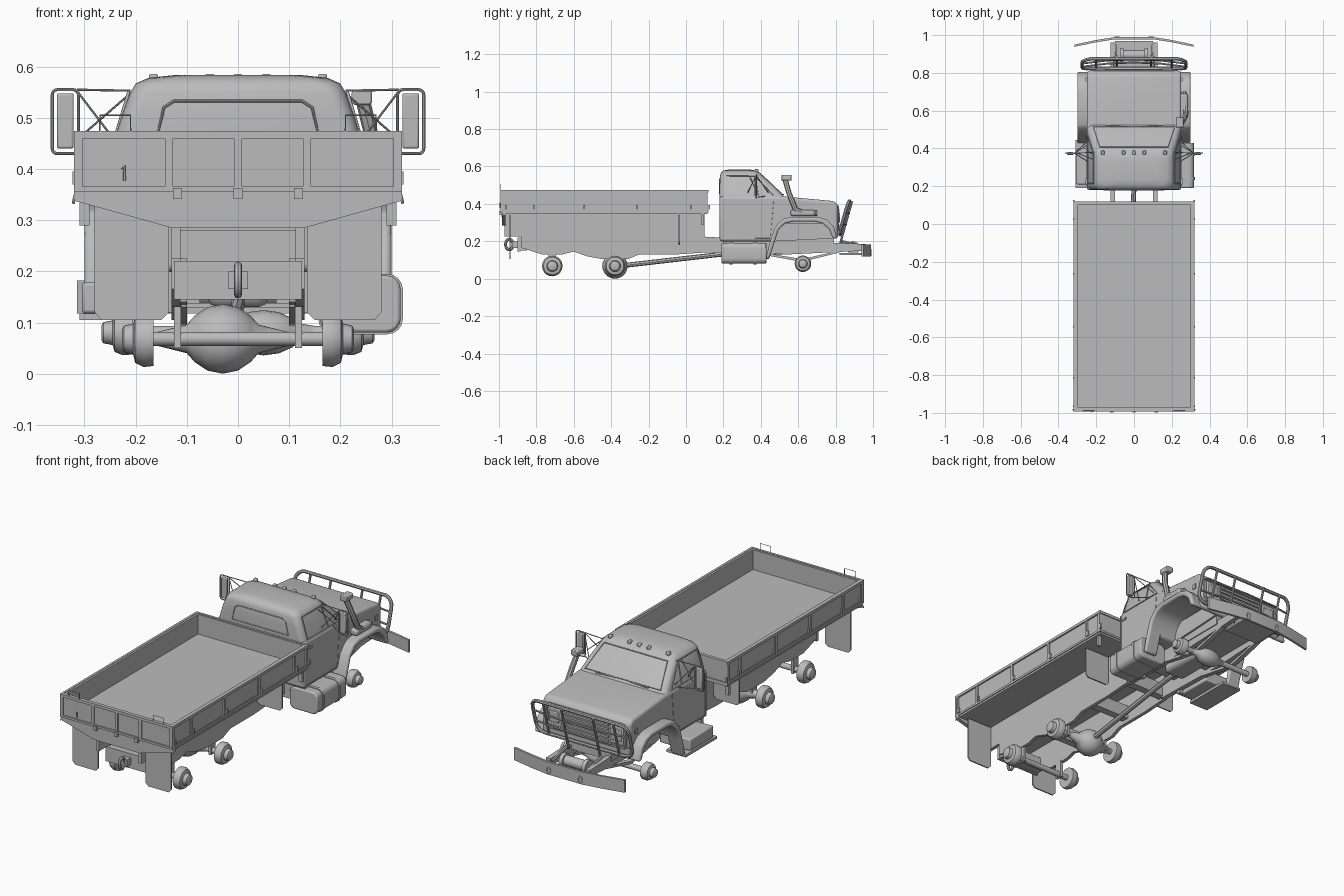
import bpy, bmesh, math
from mathutils import Vector, Matrix

cube = bpy.data.objects.get("Cube")
if cube:
    bpy.data.objects.remove(cube, do_unlink=True)

grey = bpy.data.materials.new("plain grey")
grey.use_nodes = True
grey.diffuse_color = (0.5, 0.5, 0.5, 1)
grey.node_tree.nodes["Principled BSDF"].inputs["Base Color"].default_value = (0.5, 0.5, 0.5, 1)
SIDES = (("left", 1), ("right", -1))


def add(name, mesh, bevel=0, segs=2, smooth=True):
    ob = bpy.data.objects.new(name, mesh)
    bpy.context.collection.objects.link(ob)
    mesh.materials.clear()
    mesh.materials.append(grey)
    if bevel:
        m = ob.modifiers.new("Bevel", "BEVEL")
        m.width, m.segments, m.limit_method = bevel, segs, "ANGLE"
    if smooth:
        bpy.ops.object.select_all(action="DESELECT")
        ob.select_set(True)
        bpy.context.view_layer.objects.active = ob
        bpy.ops.object.shade_smooth_by_angle(angle=math.radians(40))
    return ob


def from_bm(name, bm, **kw):
    bmesh.ops.recalc_face_normals(bm, faces=bm.faces)
    me = bpy.data.meshes.new(name)
    bm.to_mesh(me)
    bm.free()
    return add(name, me, **kw)


def box(name, x, y, z, **kw):
    """Box from (low, high) ranges."""
    bm = bmesh.new()
    bmesh.ops.create_cube(bm, size=1)
    for v in bm.verts:
        v.co = [r[0] if c < 0 else r[1] for r, c in zip((x, y, z), v.co)]
    return from_bm(name, bm, **kw)


def mbox(name, x, y, z, **kw):
    for tag, s in SIDES:
        box(f"{tag}_{name}", sorted((s * x[0], s * x[1])), y, z, **kw)


def prism(name, pts, a, b, axis="x", **kw):
    """Extrude a (y,z) profile along x, (x,z) along y, or (x,y) along z."""
    place = {"x": lambda p, t: (t, *p), "y": lambda p, t: (p[0], t, p[1]), "z": lambda p, t: (*p, t)}[axis]
    bm = bmesh.new()
    face = bm.faces.new([bm.verts.new(place(p, a)) for p in pts])
    new = bmesh.ops.extrude_face_region(bm, geom=[face])["geom"]
    shift = Vector(place((0, 0), b - a))
    bmesh.ops.translate(bm, vec=shift, verts=[g for g in new if isinstance(g, bmesh.types.BMVert)])
    return from_bm(name, bm, **kw)


def tube(name, pts, r, closed=False):
    cu = bpy.data.curves.new(name, "CURVE")
    cu.dimensions, cu.bevel_depth, cu.bevel_resolution, cu.use_fill_caps = "3D", r, 2, True
    sp = cu.splines.new("POLY")
    sp.points.add(len(pts) - 1)
    for p, c in zip(sp.points, pts):
        p.co = (*c, 1)
    sp.use_cyclic_u = closed
    tmp = bpy.data.objects.new("tmp", cu)
    me = bpy.data.meshes.new_from_object(tmp)
    bpy.data.objects.remove(tmp)
    return add(name, me)


def lathe(name, rings, centre, n=20):
    """Turned part along x from (x, radius) rings."""
    bm = bmesh.new()
    loops = [[bm.verts.new((centre[0] + x, centre[1] + r * math.cos(k * math.tau / n),
                            centre[2] + r * math.sin(k * math.tau / n))) for k in range(n)] for x, r in rings]
    skin(bm, loops)
    return from_bm(name, bm)


def skin(bm, loops):
    n = len(loops[0])
    for a, b in zip(loops, loops[1:]):
        for k in range(n):
            bm.faces.new((a[k], a[(k + 1) % n], b[(k + 1) % n], b[k]))
    bm.faces.new(loops[0])
    bm.faces.new(loops[-1])


def rounded(x0, x1, y0, y1, r, n=4):
    """Rounded rectangle outline."""
    pts = []
    for i, (cx, cy) in enumerate(((x1 - r, y1 - r), (x0 + r, y1 - r), (x0 + r, y0 + r), (x1 - r, y0 + r))):
        for k in range(n + 1):
            t = (i + k / n) * math.pi / 2
            pts.append((cx + r * math.cos(t), cy + r * math.sin(t)))
    return pts


# Cargo bed: floor, walls, rails and ribs
box("bed_floor", (-.315, .315), (-.985, .115), (.345, .37))
mbox("bed_side", (.298, .312), (-.985, .115), (.355, .472))
box("bed_headboard", (-.312, .312), (.1, .115), (.355, .472))
box("tailgate", (-.312, .312), (-.985, -.97), (.355, .472))
for z in ((.355, .366), (.46, .474)):
    mbox("side_rail", (.308, .32), (-.99, .118), z)
    box("tail_rail", (-.32, .32), (-.992, -.98), z)
    box("front_rail", (-.32, .32), (.108, .12), z)
for y in (-.98, -.83, -.56, -.28, .01, .108):
    mbox("side_rib", (.308, .319), (y - .007, y + .007), (.357, .472))
    mbox("side_latch", (.314, .323), (y + .012, y + .02), (.37, .395))
for x in (-.312, -.135, 0, .135, .312):
    box("tail_rib", (x - .008, x + .008), (-.991, -.98), (.357, .472))
for x in (-.118, 0, .118):
    box("tail_hinge", (x - .009, x + .009), (-.998, -.98), (.341, .363))
tube("tail_handle", [(-.225, -.993, .4), (-.222, -.996, .405), (-.222, -.993, .378)], .003)
for tag, s in SIDES:
    tube(tag + "_tail_bracket", [(s * x, -.99, z) for x, z in ((.21, .47), (.21, .505), (.27, .505), (.27, .47))], .0015)
    tube(tag + "_tail_hook", [(s * .318, -.98, .35), (s * .322, -.985, .333)], .003)

# Tapered rear sill and mudflaps
prism("rear_sill", [(-.32, .355), (-.32, .338), (-.13, .285), (.13, .285), (.32, .338), (.32, .355)], -.985, -.965, "y")
for tag, s in SIDES:
    flap = [(.28, .34), (.28, .12), (.267, .105), (.15, .105), (.135, .12), (.135, .34)]
    prism(tag + "_rear_mudflap", [(s * x, z) for x, z in flap], -.945, -.938, "y")
    prism(tag + "_front_mudflap", [(s * x, z + (.075 if z < .2 else 0)) for x, z in flap], -.04, -.033, "y")
mbox("bed_strut", (.29, .31), (.08, .095), (.29, .355))

# Chassis: deep rear rails, front rails, crossmembers
rail = [(-.97, .35), (-.97, .225), (-.88, .225), (-.88, .165), (-.77, .13), (-.66, .13), (-.6, .145),
        (-.53, .12), (-.45, .105), (-.31, .105), (-.25, .13), (-.05, .13), (.1, .14), (.1, .35)]
for tag, s in SIDES:
    prism(tag + "_rear_rail", rail, s * .112, s * .13)
    prism(tag + "_front_rail", [(.09, .14), (.09, .225), (.6, .2), (.96, .185), (.96, .15), (.55, .13)], s * .1, s * .125)
    prism(tag + "_leaf_spring", [(.4, .13), (.62, .09), (.82, .14), (.82, .15), (.62, .105), (.4, .142)], s * .1, s * .125)
for y in (-.87, -.55, -.2, .08, .45):
    box("crossmember", (-.12, .12), (y - .02, y + .02), (.15, .22))
box("rear_crossmember", (-.125, .125), (-.9, -.885), (.145, .22))
box("subframe_deck", (-.13, .13), (-.96, .1), (.28, .347))
box("hitch_block", (-.02, .02), (-.93, -.885), (.165, .2))
tube("hitch_ring", [(0, -.945 + .02 * math.cos(t * math.tau / 16), .183 + .028 * math.sin(t * math.tau / 16)) for t in range(16)], .008, True)

# Axles, hubs and drive line
hub = [(0, .03), (.0, .053), (.02, .055), (.036, .047), (.04, .03), (.058, .026), (.062, .018)]
for name, y, z, x0, k in (("rear", -.715, .068, .165, 1), ("middle", -.38, .068, .165, 1), ("front", .625, .08, .205, .8)):
    lathe(name + "_axle", [(-x0, .014), (x0, .014)], (0, y, z), 14)
    for tag, s in SIDES:
        lathe(f"{tag}_{name}_hub", [(s * x, r * k) for x, r in hub], (s * x0, y, z))
        if y < 0:
            box(f"{tag}_{name}_spring_clamp", (s * .118 - .007, s * .118 + .007), (y - .02, y + .02), (.05, .14))
ball = [(-.13, .013), (-.07, .028), (-.055, .045), (-.03, .062), (0, .068), (.03, .062), (.055, .045), (.07, .028), (.13, .013)]
lathe("middle_differential", ball, (-.03, -.38, .068))
lathe("front_differential", [(x, r * .65) for x, r in ball], (.05, .625, .08))
tube("drive_shaft", [(-.02, -.34, .07), (0, .2, .132), (0, .36, .15)], .013)
box("gearbox", (-.06, .06), (.3, .55), (.13, .25), bevel=.02)
box("engine", (-.13, .13), (.48, .79), (.17, .36))

# Lower cab and bonnet with open wheel arch
arch = [(.785, .215), (.765, .265), (.73, .295), (.69, .305), (.57, .305), (.53, .295), (.495, .262), (.475, .2)]
body = [(.18, .2), (.18, .44), (.52, .44), (.79, .415), (.812, .395), (.812, .215)] + arch
prism("cab_body", body, -.25, .25, bevel=.014, segs=3)

# Upper cab lofted from rounded rings
bm = bmesh.new()
rings = ((.425, .18, .535, .25, .03), (.45, .18, .515, .243, .03), (.5, .18, .465, .228, .03),
         (.55, .182, .41, .21, .035), (.567, .187, .395, .2, .04), (.578, .2, .375, .175, .05), (.584, .23, .34, .12, .05))
skin(bm, [[bm.verts.new((x, y, z)) for x, y in rounded(-w, w, a, b, r)] for z, a, b, w, r in rings])
from_bm("cab_roof", bm)

# Window outlines as slim trim
tube("rear_window_trim", [(x, .18, z) for x, z in ((-.16, .455), (-.145, .52), (-.125, .533), (.125, .533), (.145, .52), (.16, .455))], .003, True)
tube("windscreen_trim", [(-.215, .514, .452), (-.18, .408, .553), (.18, .408, .553), (.215, .514, .452)], .003, True)
for tag, s in SIDES:
    tube(tag + "_door_window_trim", [(s * x, y, z) for x, y, z in ((.246, .215, .443), (.214, .215, .55), (.214, .37, .55), (.246, .47, .443))], .003, True)
    tube(tag + "_window_divider", [(s * .246, .385, .443), (s * .214, .37, .55)], .003)
    box(tag + "_door_handle", sorted((s * .248, s * .256)), (.21, .24), (.395, .405))
    tube(tag + "_door_seam", [(s * .25, .2, .43), (s * .25, .2, .215), (s * .25, .45, .215), (s * .25, .47, .43)], .0018)
    tube(tag + "_wiper", [(s * .15, .522, .449), (s * .03, .515, .452)], .003)
for x in (-.165, -.055, 0, .055, .165):
    box("marker_light", (x - .009, x + .009), (.368, .388), (.568, .586), bevel=.004)

# Flared fenders and step boards
outer = [(.425, .105), (.45, .2), (.475, .275), (.515, .318), (.56, .33), (.705, .33), (.755, .315), (.79, .28), (.808, .215)]
for tag, s in SIDES:
    prism(tag + "_fender", outer + arch + [(.445, .105)], s * .225, s * .3, bevel=.012, segs=3)
    prism(tag + "_wheel_well", [(.475, .2), (.495, .262), (.53, .295), (.73, .295), (.765, .265), (.785, .215)], s * .125, s * .14)
box("right_step", (-.31, -.2), (.19, .445), (.105, .118))
box("right_battery_box", (-.305, -.13), (.21, .4), (.118, .178), bevel=.006)
mbox("step_bracket", (.11, .24), (.2, .22), (.12, .2))

# Fuel tank with straps
prism("fuel_tank", rounded(.16, .318, .08, .192, .028), .19, .43, "y", bevel=.006)
for y in (.24, .37):
    prism("tank_strap", rounded(.157, .322, .077, .195, .03), y - .008, y + .008, "y")

# Grille, headlights and side lamps
tube("grille_frame", [(x, .812, z) for x, z in rounded(-.225, .225, .265, .385, .02)], .007, True)
for i in range(5):
    box("grille_slat", (-.13, .13), (.81, .82), (.28 + i * .02, .29 + i * .02))
for tag, s in SIDES:
    box(tag + "_headlight_panel", sorted((s * .14, s * .215)), (.81, .818), (.28, .372), bevel=.004)
    box(tag + "_headlight", sorted((s * .15, s * .205)), (.815, .823), (.3, .355), bevel=.005)
    box(tag + "_side_lamp", sorted((s * .245, s * .256)), (.755, .775), (.335, .36))

# Bull bar leaning forward
def lean(x, z):
    return (x, .83 + (z - .2) * .28 - abs(x) ** 2 * .3, z)

tube("bull_bar_loop", [lean(x, z) for x, z in rounded(-.275, .275, .235, .415, .045)], .009, True)
for z in (.29, .35):
    tube("bull_bar_rung", [lean(x, z) for x in (-.273, -.14, 0, .14, .273)], .005)
for x in (-.2, -.09, .09, .2):
    tube("bull_bar_upright", [lean(x, z) for z in (.19 if abs(x) < .1 else .235, .415)], .006)

# Swept bumper, winch and recovery shackles
bow = [(-.315, .938), (-.2, .962), (-.1, .978), (.1, .978), (.2, .962), (.315, .938)]
prism("bumper", bow + [(x, y + .012) for x, y in reversed(bow)], .118, .182, "z")
lathe("winch_drum", [(-.075, .035), (-.055, .035), (-.055, .026), (.055, .026), (.055, .035), (.075, .035)], (0, .895, .165))
box("winch_tray", (-.1, .1), (.82, .97), (.128, .138))
for tag, s in SIDES:
    tube(tag + "_shackle", [(s * .09 + .011 * math.cos(t * math.tau / 10), .988, .14 + .018 * math.sin(t * math.tau / 10)) for t in range(10)], .004, True)
    tube(tag + "_bar_brace", [(s * .1, .83, .2), (s * .1, .95, .17)], .008)

# Mirrors on wire arms
for tag, s in SIDES:
    tube(tag + "_mirror_loop", [(s * x, .375, z) for x, z in rounded(.312, .363, .43, .555, .01)], .003, True)
    box(tag + "_mirror", sorted((s * .321, s * .354)), (.366, .38), (.44, .548), bevel=.004)
    for a, b in (((.21, .38, .553), (.315, .375, .555)), ((.246, .42, .44), (.315, .375, .435)),
                 ((.244, .33, .46), (.315, .375, .553)), ((.244, .44, .46), (.315, .375, .553)), ((.21, .34, .548), (.3, .375, .47))):
        tube(tag + "_mirror_arm", [(s * p[0], *p[1:]) for p in (a, b)], .0022)

# Raised air intake on the left
tube("snorkel_pipe", [(.262, .7, .35), (.272, .62, .355), (.275, .585, .37), (.262, .55, .46), (.245, .53, .53)], .014)
prism("snorkel_head", rounded(.222, .262, .525, .555, .008), .51, .565, "y", bevel=.004)
box("snorkel_base", (.24, .285), (.56, .69), (.335, .368), bevel=.01)
